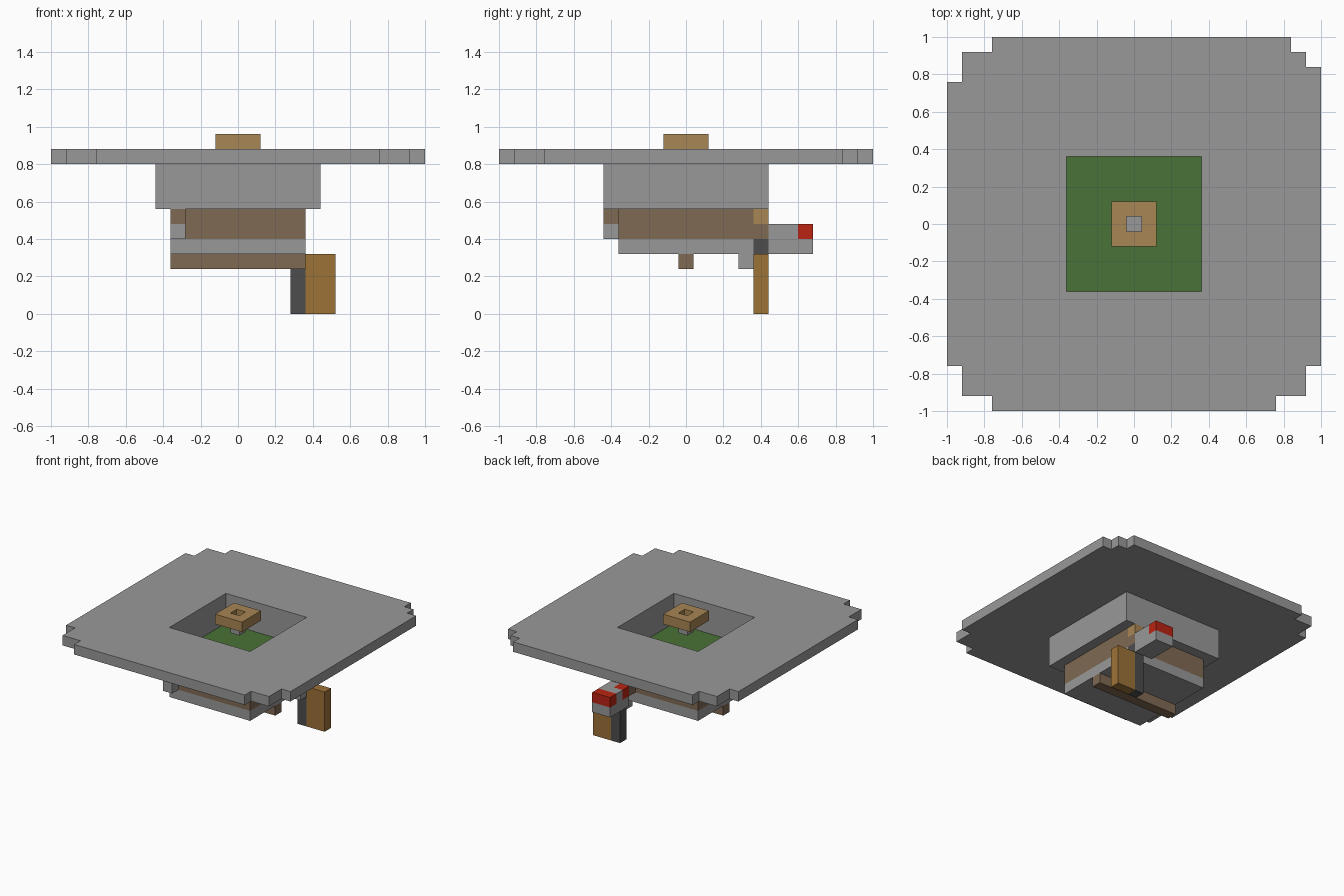
import bpy
import bmesh

U = 0.08  # edge length of one block

cube = bpy.data.objects.get("Cube")
if cube:
    bpy.data.objects.remove(cube, do_unlink=True)


def linear(c):
    c /= 255
    return c / 12.92 if c <= 0.04045 else ((c + 0.055) / 1.055) ** 2.4


def material(name, *rgb):
    m = bpy.data.materials.new(name)
    m.use_nodes = True
    col = [linear(c) for c in rgb] + [1.0]
    m.diffuse_color = col
    m.node_tree.nodes["Principled BSDF"].inputs["Base Color"].default_value = col
    return m


STONE = material("stone grey", 153, 153, 153)
DARK = material("dark grey", 77, 77, 77)
BROWN = material("dull brown", 128, 106, 84)
TAN = material("tan", 168, 134, 84)
OCHRE = material("ochre", 156, 114, 55)
GREEN = material("grass green", 74, 114, 55)
RED = material("red", 186, 35, 18)


def finish(name, bm, *mats):
    bmesh.ops.recalc_face_normals(bm, faces=bm.faces)
    me = bpy.data.meshes.new(name)
    bm.to_mesh(me)
    bm.free()
    for m in mats:
        me.materials.append(m)
    ob = bpy.data.objects.new(name, me)
    bpy.context.collection.objects.link(ob)
    return ob


def box(name, mat, x, y, z):
    """Box from (low, high) ranges in block units."""
    bm = bmesh.new()
    bmesh.ops.create_cube(bm, size=1)
    for v in bm.verts:
        v.co = [U * (r[0] if c < 0 else r[1]) for c, r in zip(v.co, (x, y, z))]
    return finish(name, bm, mat)


def square(h):
    return [(-h, -h), (h, -h), (h, h), (-h, h)]


def ring(name, mat, outline, hole, z):
    """Extruded outline with a square hole, in block units."""
    bm = bmesh.new()
    edges = []
    for loop in (outline, square(hole)):
        vs = [bm.verts.new((a * U, b * U, z[0] * U)) for a, b in loop]
        edges += [bm.edges.new((vs[i - 1], vs[i])) for i in range(len(vs))]
    bmesh.ops.triangle_fill(bm, use_beauty=True, edges=edges, normal=(0, 0, 1))
    ext = bmesh.ops.extrude_face_region(bm, geom=bm.faces[:], use_keep_orig=True)
    top = [g for g in ext["geom"] if isinstance(g, bmesh.types.BMVert)]
    bmesh.ops.translate(bm, verts=top, vec=(0, 0, (z[1] - z[0]) * U))
    return finish(name, bm, mat)


# Wide slab with stepped corners; one corner has a smaller step
outline = []
for sx, sy in ((-1, -1), (1, -1), (1, 1), (-1, 1)):
    s = 10.5 if (sx, sy) == (1, 1) else 9.5
    pts = [(12.5, s), (11.5, s), (11.5, 11.5), (s, 11.5), (s, 12.5)]
    if sx * sy < 0:
        pts.reverse()
    # each corner is walked counter-clockwise
    outline += [(sx * a, sy * b) for a, b in pts]
ring("slab", STONE, outline, 4.5, (10, 11))

# Sunken basin with a green floor
ring("basin_wall", STONE, square(5.5), 4.5, (8, 10))
base = box("basin_floor", STONE, (-5.5, 5.5), (-5.5, 5.5), (7, 8))
base.data.materials.append(GREEN)
for p in base.data.polygons:
    p.material_index = int(p.normal.z > 0.5)

# Raised cap over a small floating block
ring("cap", TAN, square(1.5), 0.5, (11, 12))
box("cap_core", STONE, (-0.5, 0.5), (-0.5, 0.5), (10, 11))

# Lower body and the beam beneath it
body = (-4.5, 4.5)
box("body_upper", BROWN, body, body, (5, 7))
box("body_lower", STONE, body, body, (4, 5))
box("beam", BROWN, body, (-0.5, 0.5), (3, 4))

# Front corner lug
box("lug_top", BROWN, (-4.5, -3.5), (-5.5, -4.5), (6, 7))
box("lug_bottom", STONE, (-4.5, -3.5), (-5.5, -4.5), (5, 6))

# Hanging panel with a dark post
box("panel", OCHRE, (4.5, 6.5), (4.5, 5.5), (0, 4))
box("panel_post", DARK, (3.5, 4.5), (4.5, 5.5), (0, 5))
box("post_bracket", STONE, (3.5, 4.5), (3.5, 4.5), (3, 4))

# Rear arm with red blocks
box("arm_joint_top", TAN, (3.5, 4.5), (4.5, 5.5), (6, 7))
box("arm_joint", BROWN, (2.5, 4.5), (4.5, 5.5), (5, 6))
box("arm_lower", STONE, (2.5, 4.5), (5.5, 8.5), (4, 5))
box("arm_side", STONE, (3.5, 4.5), (5.5, 6.5), (5, 6))
box("arm_middle", STONE, (2.5, 4.5), (6.5, 7.5), (5, 6))
box("arm_red_inner", RED, (2.5, 3.5), (5.5, 6.5), (5, 6))
box("arm_red_tip", RED, (2.5, 4.5), (7.5, 8.5), (5, 6))
